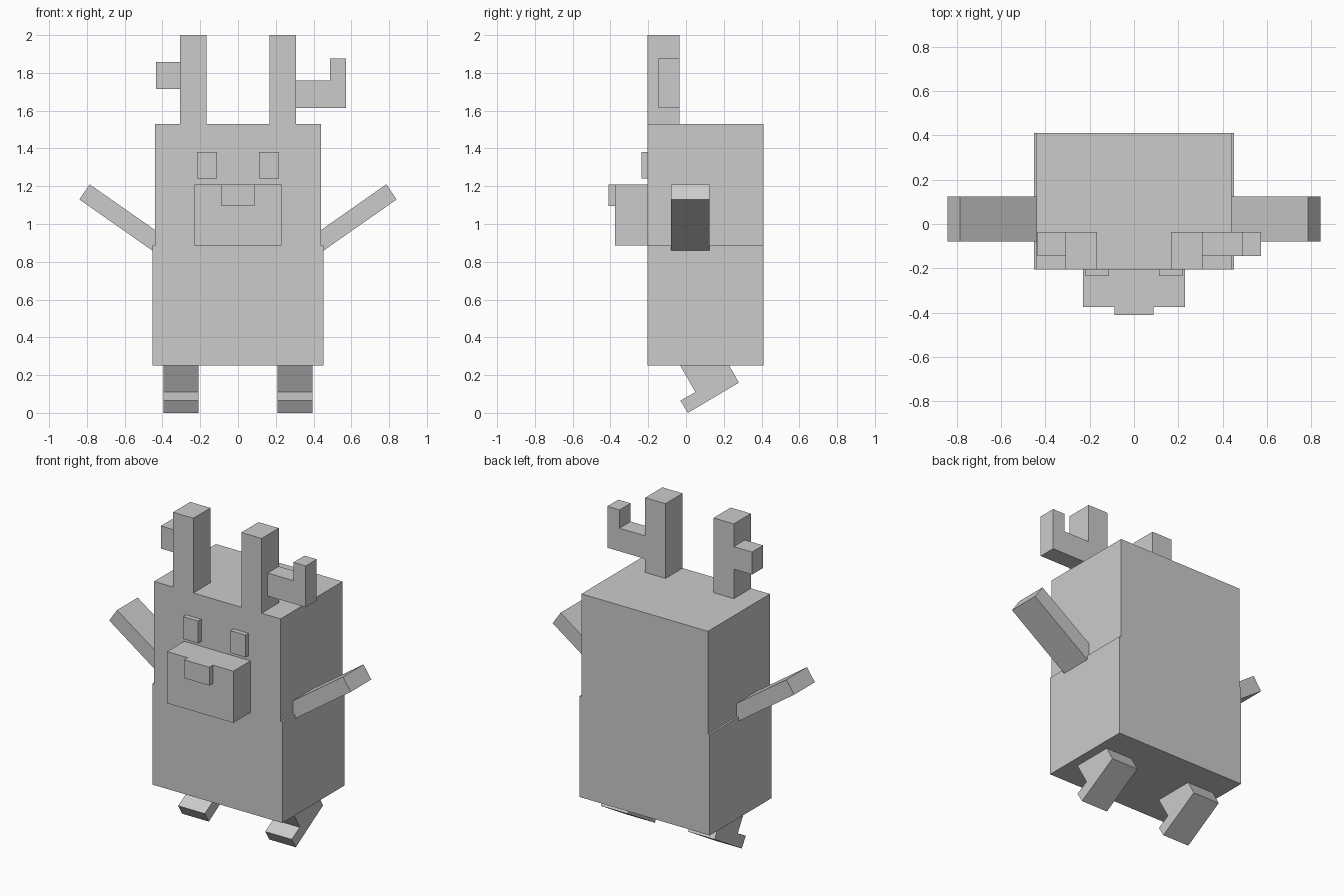
import bpy
import bmesh
from mathutils import Vector

cube = bpy.data.objects.get("Cube")
if cube:
    bpy.data.objects.remove(cube, do_unlink=True)

# One plain grey for the whole figure
grey = bpy.data.materials.new("plain_grey")
grey.use_nodes = True
colour = (0.6, 0.6, 0.6, 1)
grey.diffuse_color = colour
grey.node_tree.nodes["Principled BSDF"].inputs["Base Color"].default_value = colour


def prism(name, profile, start, end, axis):
    """Extrude a profile along x (points are y, z) or along y (points are x, z)."""
    def place(p, d):
        return (d, p[0], p[1]) if axis == "x" else (p[0], d, p[1])

    bm = bmesh.new()
    base = bm.faces.new([bm.verts.new(place(p, start)) for p in profile])
    moved = bmesh.ops.extrude_face_region(bm, geom=[base])["geom"]
    step = Vector(place((0, 0), end - start))
    bmesh.ops.translate(bm, vec=step, verts=[v for v in moved if isinstance(v, bmesh.types.BMVert)])
    if not base.is_valid or len(bm.faces) < len(profile) + 2:
        bm.faces.new([v for v in bm.verts][:len(profile)])
    bmesh.ops.recalc_face_normals(bm, faces=bm.faces)
    mesh = bpy.data.meshes.new(name)
    bm.to_mesh(mesh)
    bm.free()
    mesh.materials.append(grey)
    obj = bpy.data.objects.new(name, mesh)
    bpy.context.collection.objects.link(obj)
    return obj


def box(name, x, y, z):
    return prism(name, [(x[0], z[0]), (x[1], z[0]), (x[1], z[1]), (x[0], z[1])], y[0], y[1], "y")


# Body: the lower half is slightly wider
depth = (-0.205, 0.41)
box("lower_body", (-0.452, 0.452), depth, (0.25, 0.885))
box("upper_body", (-0.44, 0.44), depth, (0.885, 1.53))

# Face
box("snout", (-0.23, 0.23), (-0.375, -0.205), (0.885, 1.21))
box("nose", (-0.088, 0.088), (-0.41, -0.375), (1.095, 1.21))

# Mirrored eyes, arms and bent legs
arm = [(0.785, 1.21), (0.84, 1.13), (0.39, 0.815), (0.335, 0.895)]
leg = [(-0.045, 0.275), (0.05, 0.11), (-0.03, 0.065),
       (0.01, 0), (0.28, 0.16), (0.215, 0.275)]
for side, s in (("left", 1), ("right", -1)):
    box(side + "_eye", (s * 0.112, s * 0.218), (-0.235, -0.205), (1.24, 1.38))
    prism(side + "_arm", [(s * x, z) for x, z in arm], -0.08, 0.125, "y")
    prism(side + "_leg", leg, s * 0.21, s * 0.395, "x")
    box(side + "_antler", (s * 0.167, s * 0.308), (-0.205, -0.035), (1.53, 2))

# Antler branches: a hook on the left, a stub on the right
hook = [(0.308, 1.615), (0.572, 1.615), (0.572, 1.875),
        (0.487, 1.875), (0.487, 1.76), (0.308, 1.76)]
prism("left_antler_branch", hook, -0.145, -0.035, "y")
box("right_antler_branch", (-0.435, -0.308), (-0.145, -0.035), (1.715, 1.857))
